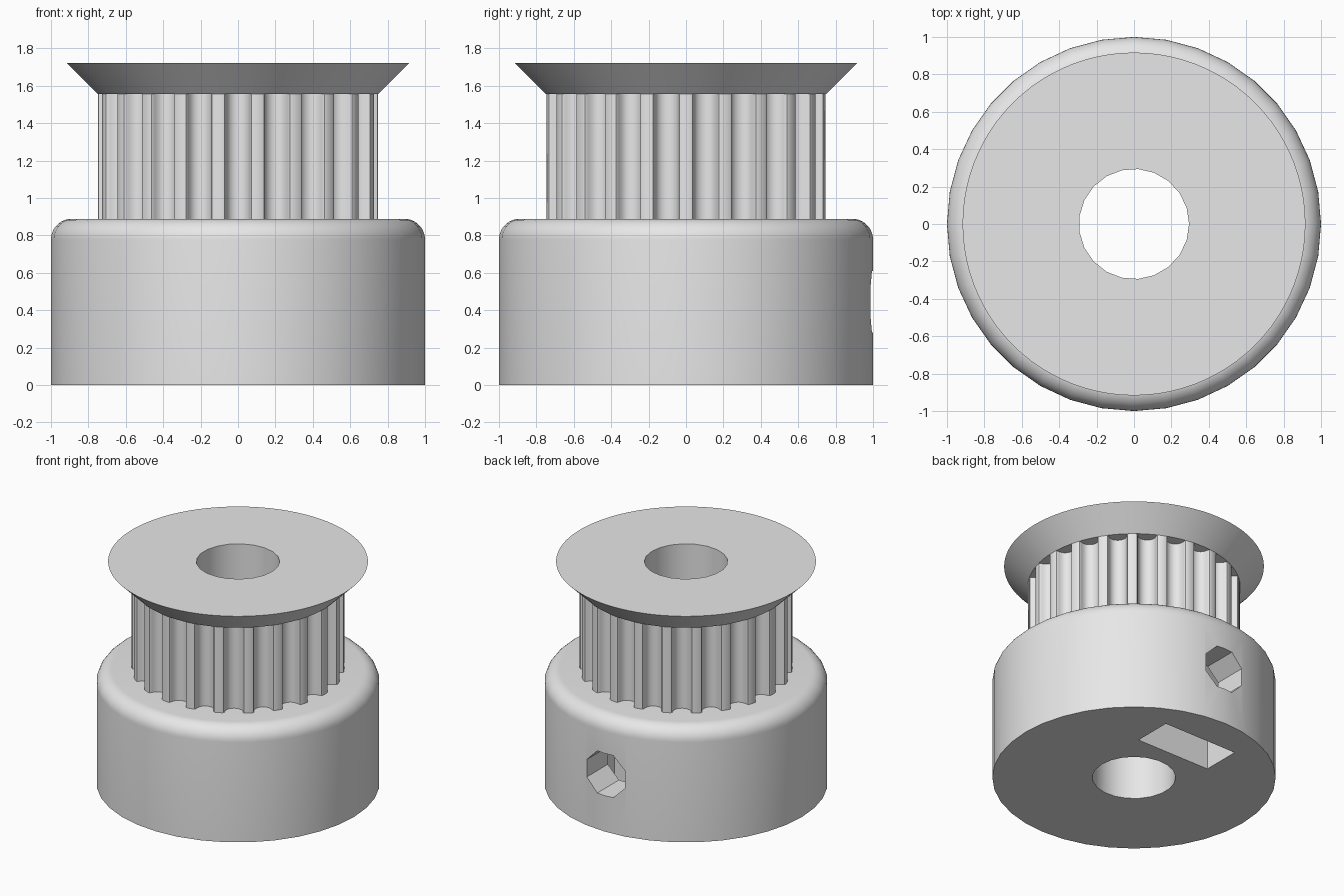
import bpy, bmesh
from math import pi, sin, cos, radians
from mathutils import Matrix

if "Cube" in bpy.data.objects:
    bpy.data.objects.remove(bpy.data.objects["Cube"], do_unlink=True)

MM = 1 / 9                      # one millimetre in model units
TEETH = 22
TOOTH_R = 6.75
BASE_R, BASE_H, FILLET = 9, 8, 1
BARREL_TOP, FLANGE_TOP = 14, 15.5

grey = bpy.data.materials.new("light_grey")
grey.use_nodes = True
grey.diffuse_color = (0.8, 0.8, 0.8, 1)
grey.node_tree.nodes["Principled BSDF"].inputs["Base Color"].default_value = (0.8, 0.8, 0.8, 1)


def make_object(name, bm):
    bmesh.ops.recalc_face_normals(bm, faces=bm.faces)
    mesh = bpy.data.meshes.new(name)
    bm.to_mesh(mesh)
    bm.free()
    mesh.materials.append(grey)
    obj = bpy.data.objects.new(name, mesh)
    bpy.context.collection.objects.link(obj)
    return obj


def lathe(name, profile, sides):
    """Stack of rings from (radius, height) pairs, capped at both ends."""
    bm = bmesh.new()
    rings = [[bm.verts.new((r * cos(2 * pi * i / sides) * MM,
                            r * sin(2 * pi * i / sides) * MM, z * MM))
              for i in range(sides)] for r, z in profile]
    for low, high in zip(rings, rings[1:]):
        for i in range(sides):
            j = (i + 1) % sides
            bm.faces.new((low[i], low[j], high[j], high[i]))
    bm.faces.new(rings[0])
    bm.faces.new(rings[-1])
    return make_object(name, bm)


def prism(name, outline, start, end, along_y=False):
    """Extrude a flat outline along z, or along y for an (x, z) outline."""
    bm = bmesh.new()
    face = bm.faces.new([bm.verts.new((x * MM, y * MM, start * MM)) for x, y in outline])
    out = bmesh.ops.extrude_face_region(bm, geom=[face])
    new = [v for v in out["geom"] if isinstance(v, bmesh.types.BMVert)]
    bmesh.ops.translate(bm, verts=new, vec=(0, 0, (end - start) * MM))
    if along_y:
        swap = Matrix(((1, 0, 0, 0), (0, 0, 1, 0), (0, 1, 0, 0), (0, 0, 0, 1)))
        bmesh.ops.transform(bm, matrix=swap, verts=bm.verts)
    return make_object(name, bm)


def cut(obj, cutter):
    mod = obj.modifiers.new("cut", 'BOOLEAN')
    mod.operation = 'DIFFERENCE'
    mod.solver = 'EXACT'
    mod.object = cutter
    bpy.context.view_layer.objects.active = obj
    bpy.ops.object.modifier_apply(modifier=mod.name)


# Hub base with a rounded upper rim
rim = [(BASE_R - FILLET + FILLET * cos(radians(a)),
        BASE_H - FILLET + FILLET * sin(radians(a))) for a in range(0, 91, 10)]
hub_base = lathe("hub_base", [(BASE_R, 0)] + rim, 36)

# Toothed barrel: one rounded groove (half width, depth) repeated around
half = [(0.747, 0), (0.648, 0.037), (0.598, 0.13), (0.579, 0.238), (0.547, 0.343),
        (0.505, 0.444), (0.452, 0.54), (0.358, 0.637), (0.248, 0.707), (0.127, 0.75)]
groove = [(-w, d) for w, d in half] + [(0, 0.764)] + [(w, d) for w, d in reversed(half)]
outline = []
for i in range(TEETH):
    a = -pi / 2 + 2 * pi * i / TEETH
    for w, d in groove:
        r = (TOOTH_R ** 2 - w ** 2) ** 0.5 - d
        outline.append((r * cos(a) - w * sin(a), r * sin(a) + w * cos(a)))
toothed_barrel = prism("toothed_barrel", outline, BASE_H, BARREL_TOP)

# Flared belt flange on top
belt_flange = lathe("belt_flange", [(TOOTH_R, BARREL_TOP), (TOOTH_R + 1.5, FLANGE_TOP)], TEETH * 4)

# Shaft bore through everything
bore = lathe("bore_cutter", [(2.65, -1), (2.65, FLANGE_TOP + 1)], 21)
for part in (hub_base, toothed_barrel, belt_flange):
    cut(part, bore)

# Set screw hole at the back, and the nut pocket open at the bottom
mid = BASE_H / 2
octagon = [(1.6 * cos(pi / 8 + i * pi / 4), mid + 1.6 * sin(pi / 8 + i * pi / 4)) for i in range(8)]
screw = prism("screw_cutter", octagon, 0, BASE_R + 1, True)
flat = 5.7 / 2
point = flat / cos(pi / 6)
pocket = [(-flat, -1), (flat, -1), (flat, mid + point / 2), (0, mid + point), (-flat, mid + point / 2)]
nut = prism("nut_cutter", pocket, 3.85, 6.55, True)
cut(hub_base, screw)
cut(hub_base, nut)

for cutter in (bore, screw, nut):
    bpy.data.objects.remove(cutter, do_unlink=True)

# Smooth the round surfaces and keep the edges sharp
for part in (hub_base, toothed_barrel, belt_flange):
    bpy.ops.object.select_all(action='DESELECT')
    part.select_set(True)
    bpy.context.view_layer.objects.active = part
    bpy.ops.object.shade_smooth_by_angle(angle=radians(30))
